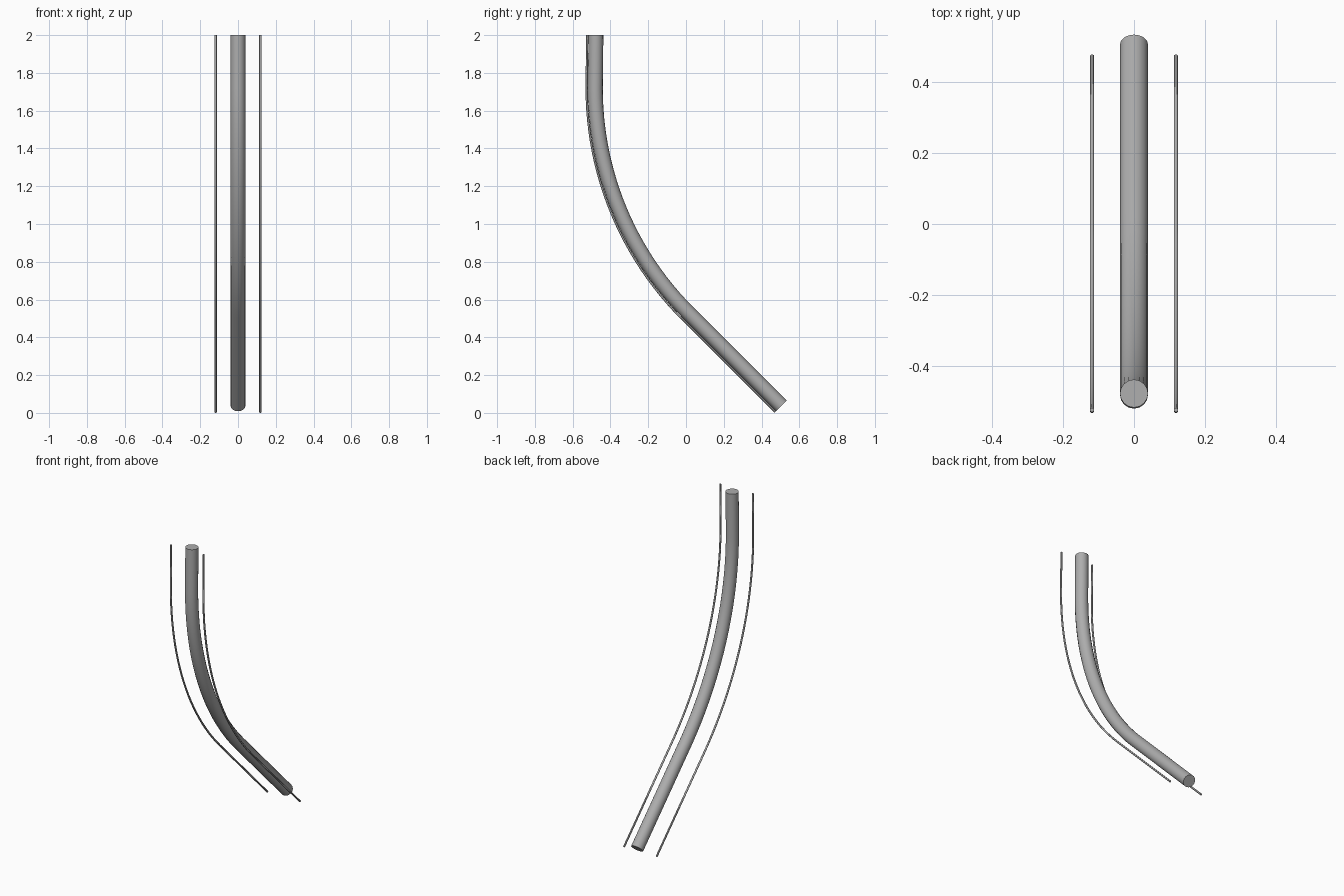
import bpy
from math import sin, cos, pi, tan

if "Cube" in bpy.data.objects:
    bpy.data.objects.remove(bpy.data.objects["Cube"])

TOP_Y, END_Y, END_Z = -0.48, 0.505, 0.037   # centre line of the main tube
R = 1.68                                    # bend radius
BEND_Z = END_Y + END_Z - TOP_Y + R * tan(pi / 8)
STEPS = 24

# mid-dark grey shared by all parts
grey = bpy.data.materials.new("dark_grey")
grey.diffuse_color = (0.42, 0.42, 0.42, 1)
grey.use_nodes = True
grey.node_tree.nodes["Principled BSDF"].inputs["Base Color"].default_value = grey.diffuse_color


def path(x, offset):
    """Vertical run, 45 degree bend, sloping run; offset moves it to the outside."""
    r = R + offset
    cy = TOP_Y + R
    pts = [(x, TOP_Y - offset + 0.003, 2.0)]
    for i in range(STEPS + 1):
        a = pi / 4 * i / STEPS
        pts.append((x, cy - r * cos(a), BEND_Z - r * sin(a)))
    d = offset * sin(pi / 4)
    pts.append((x, END_Y - d, END_Z - d))
    return pts


def tube(name, pts, radius, resolution):
    """Capped round tube swept along the points."""
    cu = bpy.data.curves.new(name, 'CURVE')
    cu.dimensions = '3D'
    cu.bevel_depth = radius
    cu.bevel_resolution = resolution
    cu.use_fill_caps = True
    cu.materials.append(grey)
    sp = cu.splines.new('POLY')
    sp.points.add(len(pts) - 1)
    for p, co in zip(sp.points, pts):
        p.co = (*co, 1)
    ob = bpy.data.objects.new(name, cu)
    bpy.context.collection.objects.link(ob)
    bpy.ops.object.select_all(action='DESELECT')
    ob.select_set(True)
    bpy.context.view_layer.objects.active = ob
    bpy.ops.object.convert(target='MESH')
    bpy.ops.object.shade_smooth_by_angle()


# thick central tube
tube("main_tube", path(0, 0), 0.0395, 6)

# thin rods on either side, set along the outside of the bend
for side, x in (("left", -0.118), ("right", 0.118)):
    tube(side + "_rod", path(x, 0.046), 0.006, 4)
